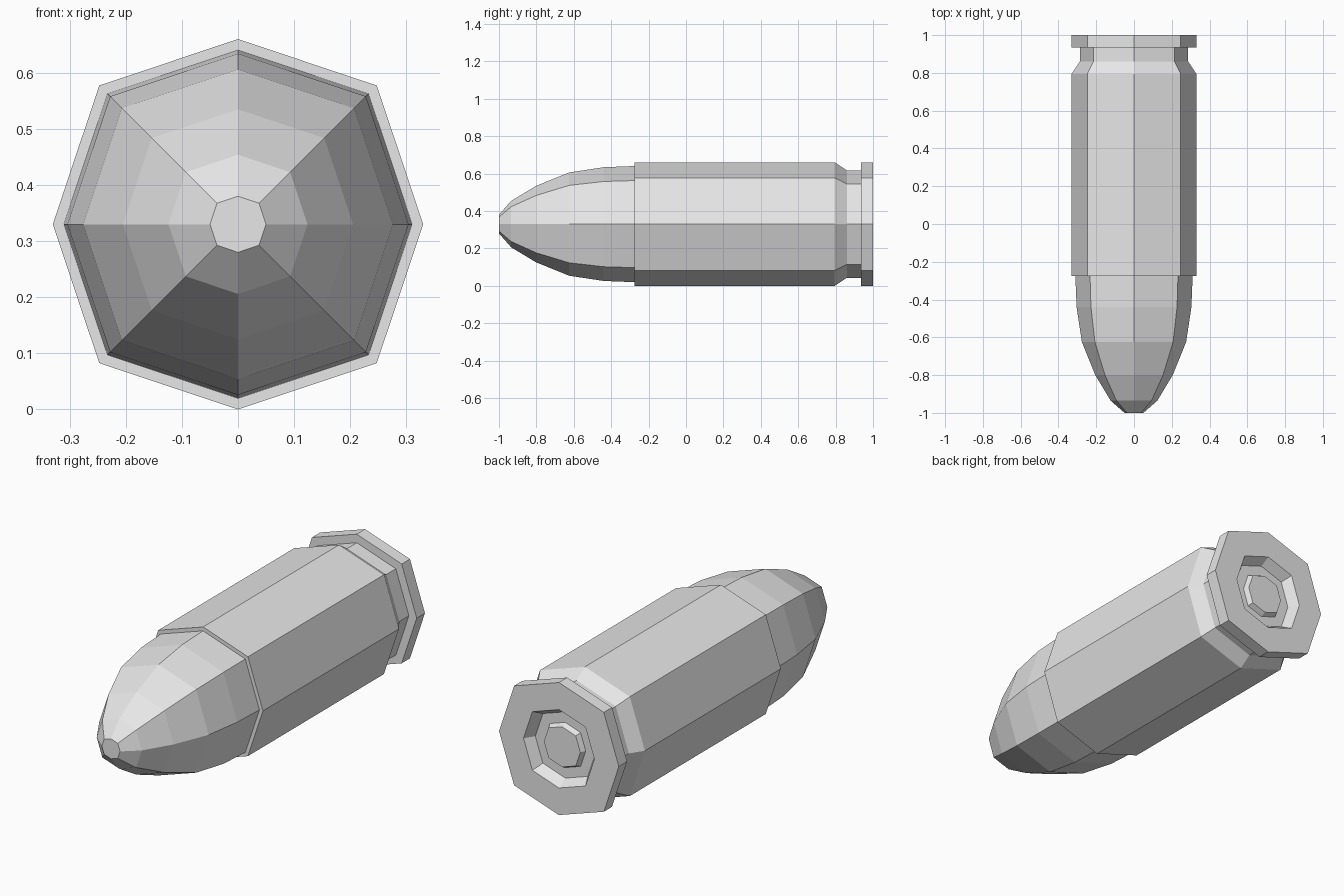
import bpy
import bmesh
from math import sin, cos, pi

SIDES = 8
AXIS_HEIGHT = 0.33
DIAGONAL_STRETCH = 1.06  # diagonal corners sit slightly farther out

cube = bpy.data.objects.get("Cube")
if cube:
    bpy.data.objects.remove(cube, do_unlink=True)

metal = bpy.data.materials.new("plain_grey_metal")
metal.use_nodes = True
grey = (0.8, 0.8, 0.8, 1)
metal.diffuse_color = grey
metal.node_tree.nodes["Principled BSDF"].inputs["Base Color"].default_value = grey


def turned_part(name, profile):
    """Sweep (y, radius) stations around the long axis and cap both ends."""
    bm = bmesh.new()
    rings = []
    for y, radius in profile:
        ring = []
        for i in range(SIDES):
            angle = 2 * pi * i / SIDES
            r = radius * (DIAGONAL_STRETCH if i % 2 else 1)
            ring.append(bm.verts.new((r * cos(angle), y, AXIS_HEIGHT + r * sin(angle))))
        rings.append(ring)
    for a, b in zip(rings, rings[1:]):
        for i in range(SIDES):
            j = (i + 1) % SIDES
            bm.faces.new((a[i], a[j], b[j], b[i]))
    bm.faces.new(rings[0])
    bm.faces.new(rings[-1])
    bmesh.ops.recalc_face_normals(bm, faces=bm.faces)
    mesh = bpy.data.meshes.new(name)
    bm.to_mesh(mesh)
    bm.free()
    mesh.materials.append(metal)
    obj = bpy.data.objects.new(name, mesh)
    bpy.context.collection.objects.link(obj)
    return obj


# Rounded nose, running a little way into the casing
turned_part("bullet_nose", [
    (-1.0, 0.05), (-0.935, 0.124), (-0.8, 0.205),
    (-0.625, 0.276), (-0.44, 0.304), (-0.26, 0.311)])

# Casing with extraction groove, rim and sloped recess in the base
turned_part("casing", [
    (-0.275, 0.33), (0.795, 0.33), (0.86, 0.287), (0.935, 0.287),
    (0.935, 0.33), (1.0, 0.33), (1.0, 0.195), (0.95, 0.165)])

# Raised primer in the middle of the recess
turned_part("primer", [(0.945, 0.115), (0.975, 0.1)])
